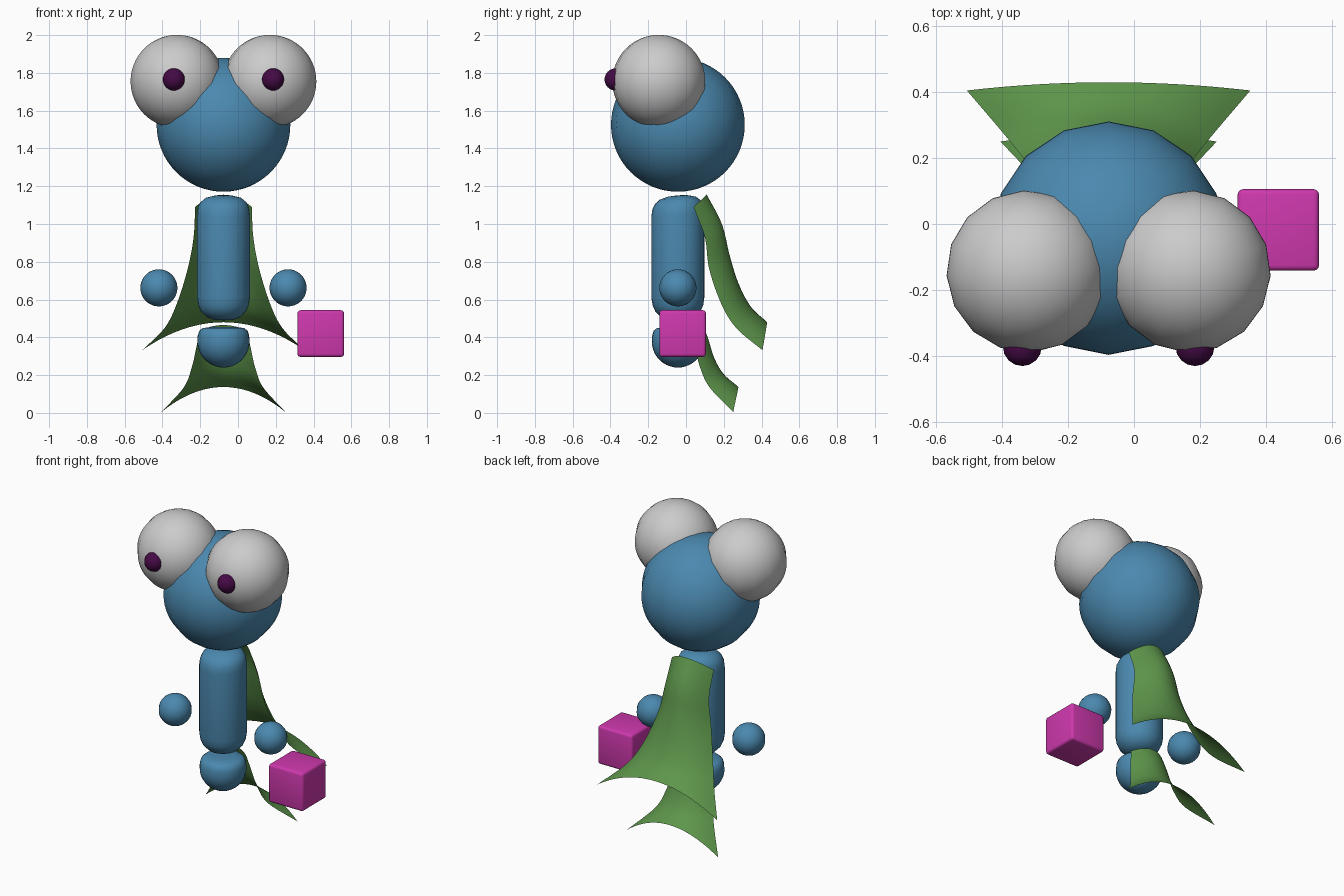
import bpy, bmesh, math
from mathutils import Vector

if "Cube" in bpy.data.objects:
    bpy.data.objects.remove(bpy.data.objects["Cube"])

CX, CY = -0.077, -0.043


def material(name, rgb):
    m = bpy.data.materials.new(name)
    m.diffuse_color = (*rgb, 1)
    m.use_nodes = True
    m.node_tree.nodes["Principled BSDF"].inputs["Base Color"].default_value = m.diffuse_color
    return m


BLUE = material("blue", (0.07, 0.25, 0.43))
GREEN = material("green", (0.11, 0.30, 0.07))
PINK = material("pink", (0.62, 0.04, 0.42))
PLUM = material("plum", (0.06, 0.003, 0.06))


def finish(bm, name, mat=None, smooth=True):
    me = bpy.data.meshes.new(name)
    for f in bm.faces:
        f.smooth = smooth
    bm.to_mesh(me)
    bm.free()
    ob = bpy.data.objects.new(name, me)
    bpy.context.collection.objects.link(ob)
    if mat:
        me.materials.append(mat)
    return ob


def ball(name, loc, r, mat=None, turn=0):
    bm = bmesh.new()
    bmesh.ops.create_uvsphere(bm, u_segments=16, v_segments=32, radius=r)
    ob = finish(bm, name, mat)
    ob.location = loc
    ob.rotation_euler.z = math.radians(turn)
    return ob


def lathe(name, profile, mat, segs=24, shear=0, above=0):
    bm = bmesh.new()
    vs = [bm.verts.new((r, 0, z)) for r, z in profile]
    es = [bm.edges.new(p) for p in zip(vs, vs[1:])]
    bmesh.ops.spin(bm, geom=vs + es, cent=(0, 0, 0), axis=(0, 0, 1),
                   angle=2 * math.pi, steps=segs, use_duplicate=False)
    bmesh.ops.remove_doubles(bm, verts=bm.verts, dist=1e-4)
    bmesh.ops.recalc_face_normals(bm, faces=bm.faces)
    for v in bm.verts:
        if v.co.z > above:
            v.co.z += shear * v.co.y
    ob = finish(bm, name, mat)
    ob.location = (CX, CY, 0)
    return ob


def spline(rows, t):
    # smooth interpolation through the rows
    n = len(rows) - 1
    i = min(int(t * n), n - 1)
    s = t * n - i
    b, c = Vector(rows[i]), Vector(rows[i + 1])
    a = Vector(rows[i - 1]) if i > 0 else 2 * b - c
    d = Vector(rows[i + 2]) if i + 2 <= n else 2 * c - b
    return 0.5 * (2 * b + (c - a) * s + (2 * a - 5 * b + 4 * c - d) * s * s
                  + (3 * b - a - 3 * c + d) * s ** 3)


def cape(name, rows, nu=20, nv=24):
    # row: half width, side edge (y, z), centre line (y, z)
    bm = bmesh.new()
    grid = []
    for j in range(nv + 1):
        w, ey, ez, cy, cz = spline(rows, j / nv)
        line = []
        for i in range(nu + 1):
            u = 2 * i / nu - 1
            k = u * u
            line.append(bm.verts.new((CX + w * u, cy + (ey - cy) * k, cz + (ez - cz) * k)))
        grid.append(line)
    for p, q in zip(grid, grid[1:]):
        for i in range(nu):
            bm.faces.new((p[i], p[i + 1], q[i + 1], q[i]))
    # outside of the cloth faces backwards
    bm.normal_update()
    if sum(f.normal.y for f in bm.faces) < 0:
        bmesh.ops.reverse_faces(bm, faces=bm.faces)
    return finish(bm, name, GREEN)


# Head, eyes, pupils and hands
ball("head", (CX, CY, 1.525), 0.354, BLUE)
for side, label in ((-1, "left"), (1, "right")):
    ball(label + "_eye", (CX + side * 0.246, -0.144, 1.755), 0.246, turn=-side * 3)
    ball(label + "_pupil", (CX + side * 0.262, -0.372, 1.765), 0.059, PLUM)
    ball(label + "_hand", (CX + side * 0.342, CY, 0.662), 0.098, BLUE)

# Rounded torso
lathe("torso", [(0, .49), (.05, .493), (.09, .508), (.12, .538), (.134, .57), (.14, .61),
                (.14, 1.05), (.135, 1.088), (.122, 1.115), (.095, 1.137), (.05, 1.149), (0, 1.152)],
      BLUE, shear=0.08, above=0.9)

# Bowl shaped hips with a shallow lid
bowl = [(.138 * math.sin(a), .378 - .138 * math.cos(a))
        for a in (math.pi / 2 * i / 10 for i in range(11))]
bowl[0] = (0, .24)
lathe("hips", bowl + [(.136, .41), (.128, .435), (.11, .449), (.06, .455), (0, .456)], BLUE)

# Upper and lower flared cloth
cape("cape", [(.15, .04, 1.09, .11, 1.155), (.158, .10, .93, .19, 1.0),
              (.19, .123, .76, .232, .83), (.25, .19, .57, .28, .68),
              (.315, .27, .445, .345, .56), (.43, .405, .332, .43, .48)])
cape("coat_tail", [(.125, .03, .435, .085, .465), (.145, .05, .34, .115, .40),
                   (.168, .075, .24, .15, .29), (.21, .125, .135, .20, .205),
                   (.328, .25, .005, .278, .137)])

# Bevelled box by the right hand
bm = bmesh.new()
bmesh.ops.create_cube(bm, size=0.247)
bmesh.ops.bevel(bm, geom=bm.edges[:], offset=0.016, segments=3, profile=0.5, affect='EDGES')
box = finish(bm, "box", PINK)
box.location = (0.438, -0.018, 0.42)
bpy.ops.object.select_all(action='DESELECT')
box.select_set(True)
bpy.context.view_layer.objects.active = box
bpy.ops.object.shade_smooth_by_angle(angle=math.radians(35))
